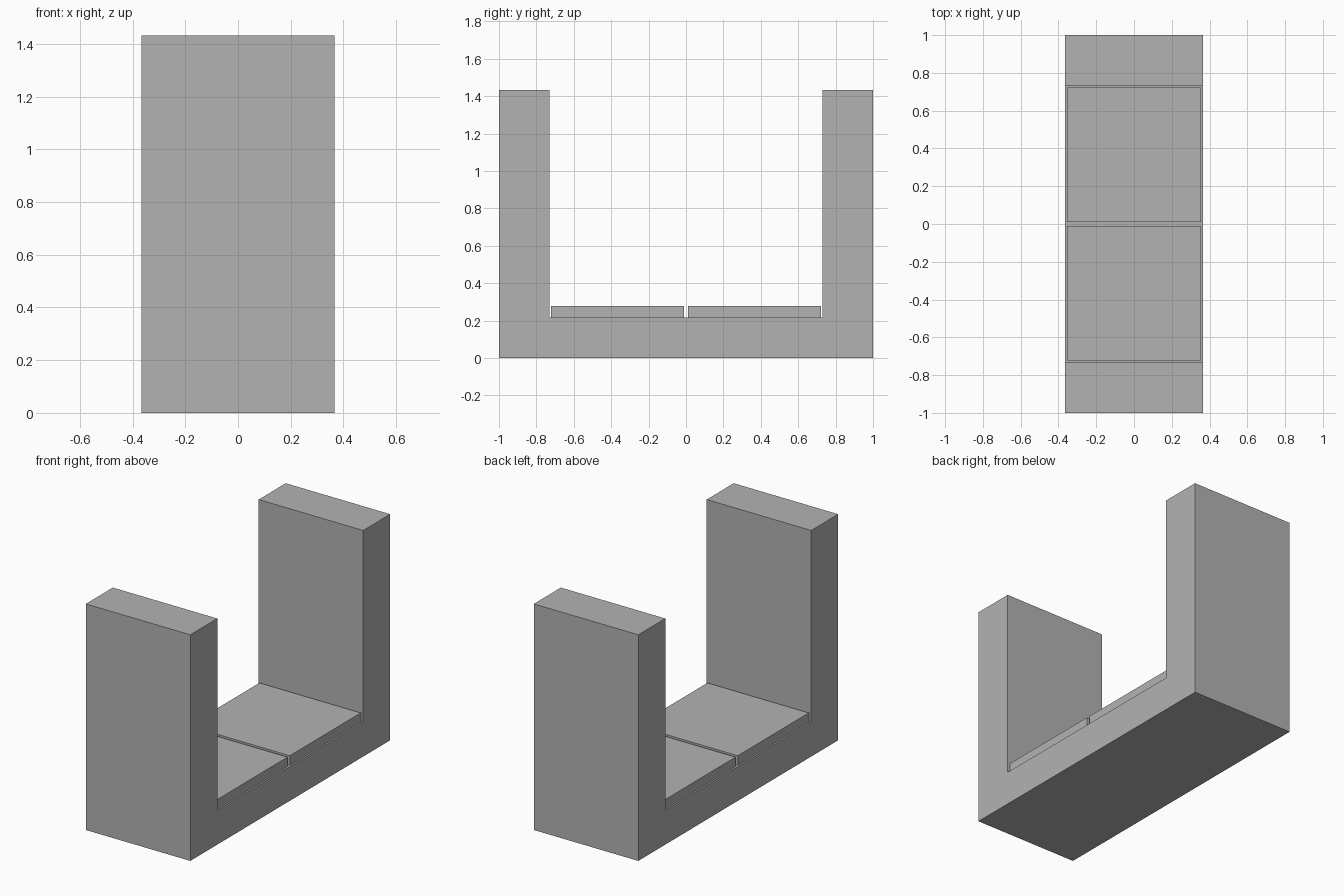
import bpy
import bmesh

cube = bpy.data.objects.get("Cube")
if cube:
    bpy.data.objects.remove(cube, do_unlink=True)

# Overall dimensions
HALF_WIDTH, HALF_LENGTH, HEIGHT = 0.366, 1.0, 1.432
INNER, SEAT_Z = 0.73, 0.217
CUSHION_THICK, GAP = 0.06, 0.011

grey = bpy.data.materials.new("plain_grey")
grey.use_nodes = True
colour = (0.45, 0.45, 0.45, 1.0)
grey.diffuse_color = colour
grey.node_tree.nodes["Principled BSDF"].inputs["Base Color"].default_value = colour


def extrude_profile(name, profile, half_width):
    """Extrude a closed (y, z) outline evenly across x."""
    bm = bmesh.new()
    face = bm.faces.new([bm.verts.new((-half_width, y, z)) for y, z in profile])
    result = bmesh.ops.extrude_face_region(bm, geom=[face])
    moved = [g for g in result["geom"] if isinstance(g, bmesh.types.BMVert)]
    bmesh.ops.translate(bm, verts=moved, vec=(2 * half_width, 0, 0))
    bmesh.ops.recalc_face_normals(bm, faces=bm.faces)
    mesh = bpy.data.meshes.new(name)
    bm.to_mesh(mesh)
    bm.free()
    mesh.materials.append(grey)
    obj = bpy.data.objects.new(name, mesh)
    bpy.context.collection.objects.link(obj)
    return obj


# U-shaped frame: base with a tall arm at each end
half = [(INNER, SEAT_Z), (INNER, HEIGHT), (HALF_LENGTH, HEIGHT), (HALF_LENGTH, 0)]
extrude_profile("frame", half + [(-y, z) for y, z in reversed(half)], HALF_WIDTH)

# Two thin cushions with a narrow gap all round
for name, side in (("front_cushion", -1), ("back_cushion", 1)):
    near, far = side * GAP, side * (INNER - GAP * 0.75)
    top = SEAT_Z + CUSHION_THICK
    extrude_profile(name, [(near, SEAT_Z), (far, SEAT_Z), (far, top), (near, top)],
                    HALF_WIDTH - GAP)
